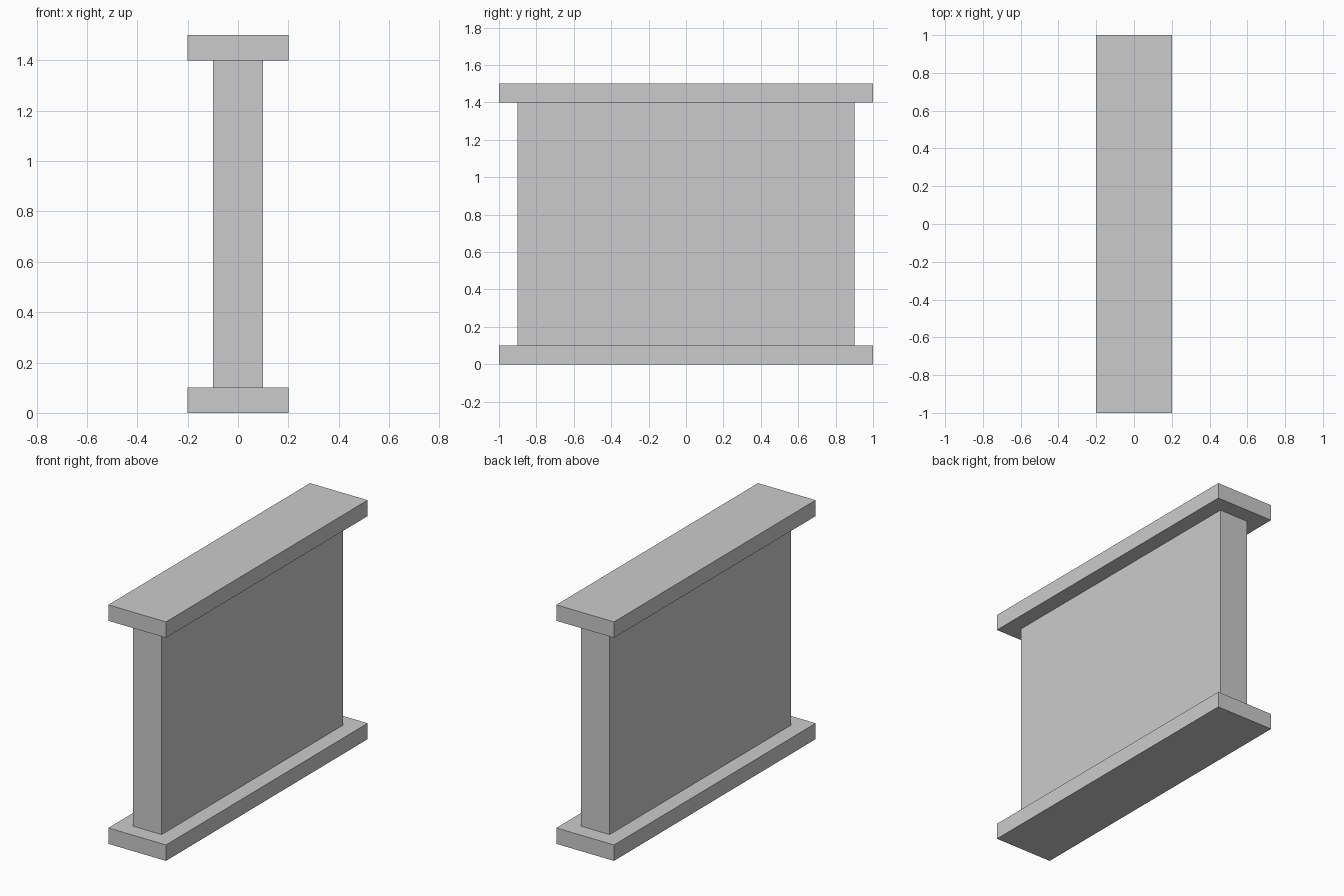
import bpy

if "Cube" in bpy.data.objects:
    bpy.data.objects.remove(bpy.data.objects["Cube"])


def box(name, size, z_min):
    """Axis-aligned box centred on x and y, with its base at z_min."""
    bpy.ops.mesh.primitive_cube_add(size=1, location=(0, 0, z_min + size[2] / 2))
    obj = bpy.context.object
    obj.name = name
    obj.scale = size
    bpy.ops.object.transform_apply(location=False, rotation=False, scale=True)
    return obj


CAP = (0.4, 2.0, 0.1)
HEIGHT = 1.5

# Matching base and top slabs
box("base_slab", CAP, 0)
box("top_slab", CAP, HEIGHT - CAP[2])

# Inset wall between the slabs
box("wall_panel", (0.2, 1.8, HEIGHT - 2 * CAP[2]), CAP[2])
